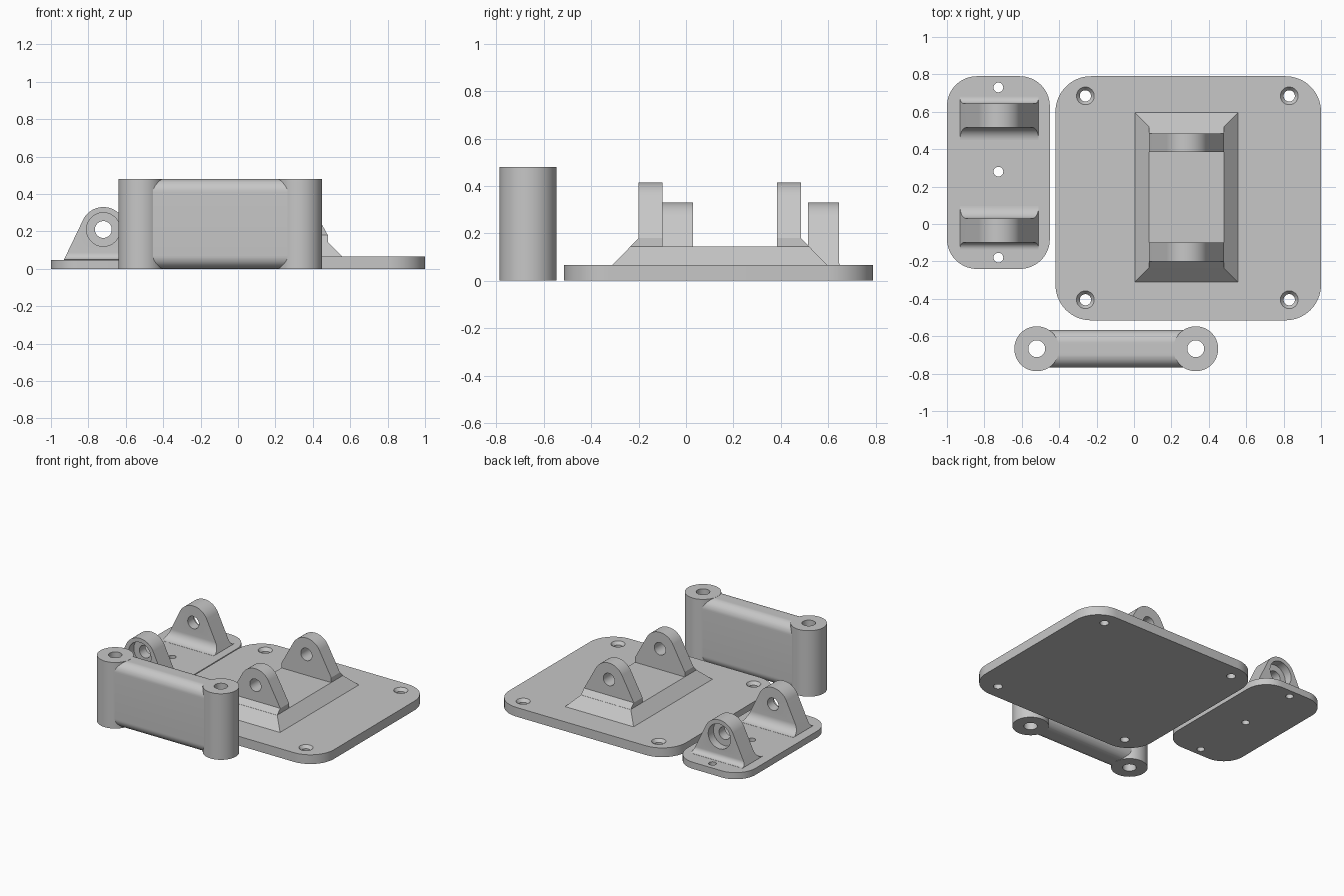
import bpy, bmesh
from math import sin, cos, pi, atan2, acos, hypot, radians
from mathutils import Vector, Matrix

if "Cube" in bpy.data.objects:
    bpy.data.objects.remove(bpy.data.objects["Cube"])

GREY = (0.57, 0.57, 0.57, 1)
mat = bpy.data.materials.new("plain_grey")
mat.use_nodes = True
mat.diffuse_color = GREY
mat.node_tree.nodes["Principled BSDF"].inputs["Base Color"].default_value = GREY


def make(name, bm):
    bmesh.ops.recalc_face_normals(bm, faces=bm.faces)
    mesh = bpy.data.meshes.new(name)
    bm.to_mesh(mesh)
    bm.free()
    mesh.materials.append(mat)
    obj = bpy.data.objects.new(name, mesh)
    bpy.context.collection.objects.link(obj)
    return obj


def prism(name, points, axis, lo, hi):
    """Extrude a 2D outline along x, y or z."""
    place = {"x": lambda a, b, h: (h, a, b),
             "y": lambda a, b, h: (a, h, b),
             "z": lambda a, b, h: (a, b, h)}[axis]
    bm = bmesh.new()
    face = bm.faces.new([bm.verts.new(place(a, b, lo)) for a, b in points])
    new = bmesh.ops.extrude_face_region(bm, geom=[face])["geom"]
    verts = [v for v in new if isinstance(v, bmesh.types.BMVert)]
    bmesh.ops.translate(bm, verts=verts, vec=Vector(place(0, 0, hi - lo)))
    return make(name, bm)


def cone(name, start, end, r1, r2=None):
    """Cylinder or cone between two points."""
    start, end = Vector(start), Vector(end)
    d = end - start
    turn = d.to_track_quat("Z", "Y").to_matrix().to_4x4()
    bm = bmesh.new()
    bmesh.ops.create_cone(bm, cap_ends=True, segments=64, radius1=r1,
                          radius2=r1 if r2 is None else r2, depth=d.length,
                          matrix=Matrix.Translation((start + end) / 2) @ turn)
    return make(name, bm)


def combine(obj, other, operation="DIFFERENCE"):
    """Apply a boolean and discard the helper."""
    mod = obj.modifiers.new("bool", "BOOLEAN")
    mod.object, mod.operation, mod.solver = other, operation, "EXACT"
    graph = bpy.context.evaluated_depsgraph_get()
    mesh = bpy.data.meshes.new_from_object(obj.evaluated_get(graph))
    obj.modifiers.clear()
    obj.data = mesh
    bpy.data.objects.remove(other)


def arc(cx, cy, r, a0, a1, n=16):
    return [(cx + r * cos(a0 + (a1 - a0) * i / n),
             cy + r * sin(a0 + (a1 - a0) * i / n)) for i in range(n + 1)]


def rounded(x0, x1, y0, y1, r):
    corners = [(x1 - r, y1 - r), (x0 + r, y1 - r), (x0 + r, y0 + r), (x1 - r, y0 + r)]
    return [p for i, (x, y) in enumerate(corners)
            for p in arc(x, y, r, i * pi / 2, (i + 1) * pi / 2)]


def arch(cx, half, bottom, shoulder, cz, r):
    """Tapered outline whose sides run tangent into a round top."""
    dx, dz = half, shoulder - cz
    a = atan2(dz, dx) + acos(r / hypot(dx, dz))
    return ([(cx - half, shoulder), (cx - half, bottom), (cx + half, bottom),
             (cx + half, shoulder)] + arc(cx, cz, r, a, pi - a, 40))


def ear(name, outline, side, cx, cz, hole):
    """Lug whose front outline and side section are intersected, then drilled."""
    ys = [p[0] for p in side]
    lo, hi = min(ys) - 0.05, max(ys) + 0.05
    obj = prism(name, outline, "y", lo, hi)
    combine(obj, prism("section", side, "x", cx - 0.3, cx + 0.3), "INTERSECT")
    combine(obj, cone("drill", (cx, lo, cz), (cx, hi, cz), hole))
    return obj


# Large base plate with countersunk corner holes
base = prism("base_plate", rounded(-0.42, 1.0, -0.515, 0.79, 0.19), "z", 0, 0.067)
for x in (-0.26, 0.83):
    for y in (-0.405, 0.685):
        combine(base, cone("drill", (x, y, -0.1), (x, y, 0.2), 0.03))
        combine(base, cone("sink", (x, y, 0.045), (x, y, 0.069), 0.03, 0.049))

# Sloped pedestal
bm = bmesh.new()
rings = []
for grow, z in ((0.085, 0.057), (0, 0.144)):
    rings.append([bm.verts.new((x, y, z)) for x, y in (
        (0.08 - grow, -0.235 - grow), (0.48 + grow, -0.235 - grow),
        (0.48 + grow, 0.52 + grow), (0.08 - grow, 0.52 + grow))])
low, top = rings
bm.faces.new(low)
bm.faces.new(top)
for i in range(4):
    j = (i + 1) % 4
    bm.faces.new((low[i], low[j], top[j], top[i]))
make("pedestal", bm)

# Pedestal lugs, sloped at the foot of the outer face
for name, outer, s in (("front_lug", -0.2, 1), ("back_lug", 0.485, -1)):
    side = [(outer + s * t, z) for t, z in (
        (-0.036, 0.135), (-0.036, 0.144), (0, 0.18), (0, 0.5), (0.1, 0.5), (0.1, 0.135))]
    ear(name, arch(0.28, 0.2, 0.12, 0.18, 0.295, 0.12), side, 0.28, 0.295, 0.045)

# Small bracket plate
small = prism("bracket_plate", rounded(-1.0, -0.45, -0.24, 0.79, 0.16), "z", 0, 0.048)
for y in (-0.18, 0.28, 0.73):
    combine(small, cone("drill", (-0.725, y, -0.1), (-0.725, y, 0.2), 0.026))

# Bracket lugs with filleted feet and a recess in the outer face
for name, outer, s in (("front_bracket_lug", -0.10, 1), ("back_bracket_lug", 0.645, -1)):
    thick, ro, ri, z0 = 0.13, 0.036, 0.066, 0.049
    section = ([(-ro, 0.03)] + arc(-ro, z0 + ro, ro, -pi / 2, 0, 10)
               + [(0, 0.5), (thick, 0.5)]
               + arc(thick + ri, z0 + ri, ri, pi, 1.5 * pi, 12) + [(thick + ri, 0.03)])
    side = [(outer + s * t, z) for t, z in section]
    lug = ear(name, arch(-0.72, 0.21, 0.02, 0.05, 0.21, 0.12), side, -0.72, 0.21, 0.045)
    combine(lug, cone("recess", (-0.72, outer - s * 0.1, 0.21),
                      (-0.72, outer + s * 0.06, 0.21), 0.09))

# Link: rounded bar joining two bored posts
link = prism("link", rounded(-0.768, -0.566, 0.001, 0.479, 0.07), "x", -0.52, 0.33)
for x in (-0.52, 0.33):
    combine(link, cone("post", (x, -0.667, 0), (x, -0.667, 0.48), 0.12), "UNION")
for x in (-0.52, 0.33):
    combine(link, cone("drill", (x, -0.667, -0.1), (x, -0.667, 0.6), 0.045))

# Smooth curved faces, keep edges crisp
for obj in bpy.context.scene.objects:
    if obj.type == "MESH":
        obj.data.shade_smooth()
        obj.data.set_sharp_from_angle(angle=radians(25))
